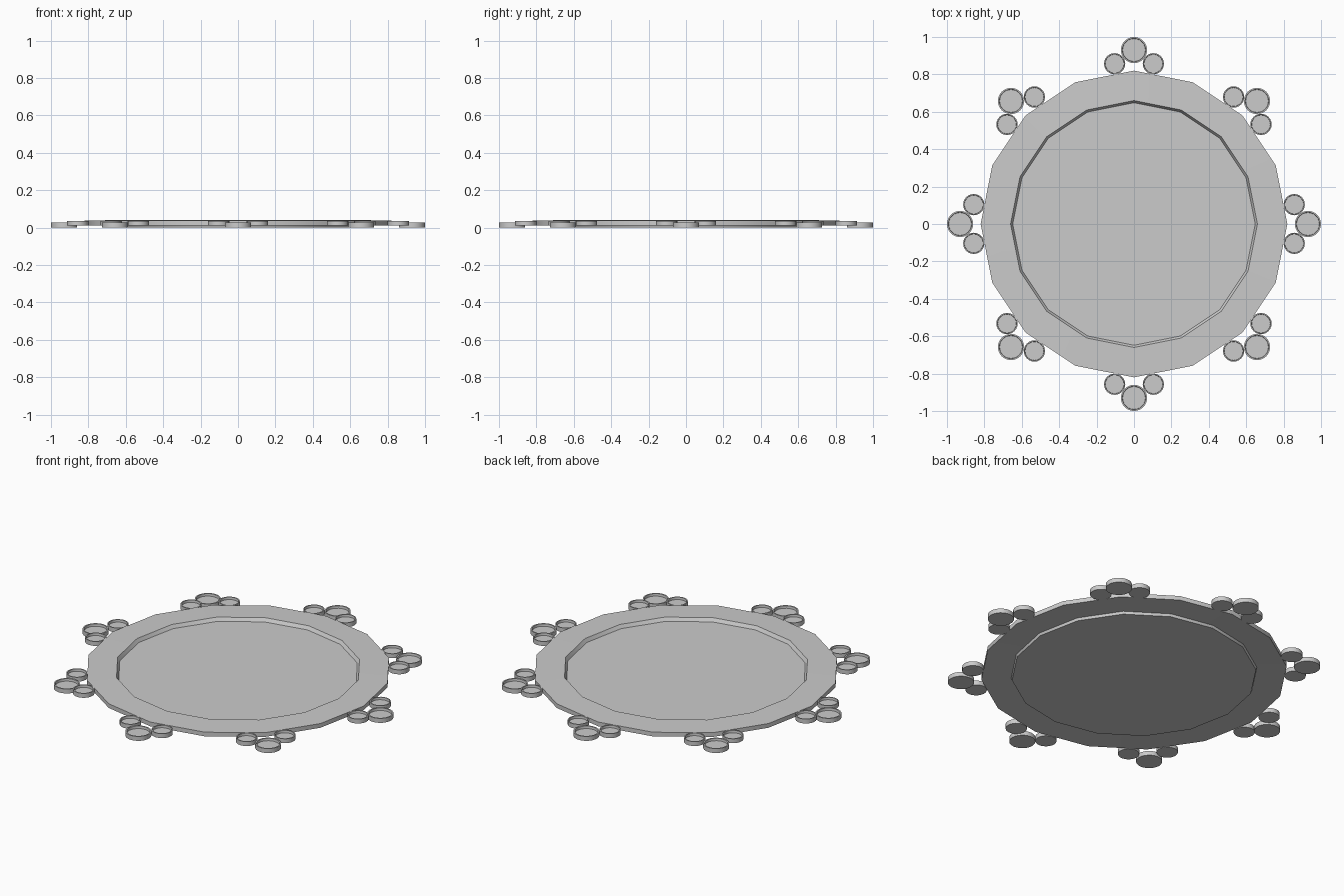
import bpy
import bmesh
from math import sin, cos, pi, radians

if "Cube" in bpy.data.objects:
    bpy.data.objects.remove(bpy.data.objects["Cube"])


def lathe(name, profile, sides, loc=(0, 0, 0)):
    """Revolve an outline that starts and ends on the axis (r = 0)."""
    bm = bmesh.new()
    rings = []
    for r, z in profile:
        if r == 0:
            rings.append([bm.verts.new((0, 0, z))] * sides)
        else:
            rings.append([bm.verts.new((r * cos(2 * pi * i / sides),
                                        r * sin(2 * pi * i / sides), z))
                          for i in range(sides)])
    for a, b in zip(rings, rings[1:]):
        for i in range(sides):
            j = (i + 1) % sides
            bm.faces.new(list(dict.fromkeys((a[i], a[j], b[j], b[i]))))
    bmesh.ops.recalc_face_normals(bm, faces=bm.faces)
    mesh = bpy.data.meshes.new(name)
    bm.to_mesh(mesh)
    bm.free()
    obj = bpy.data.objects.new(name, mesh)
    obj.location = loc
    bpy.context.collection.objects.link(obj)
    return obj


def cup(name, radius, loc):
    """Shallow round dish with a thin raised lip."""
    return lathe(name, [(0, 0), (radius, 0), (radius, 0.026),
                        (radius * 0.89, 0.026), (radius * 0.87, 0.012),
                        (0, 0.012)], 24, loc)


# Sixteen-sided plate: sunken centre with a raised rim
lathe("plate", [(0, 0), (0.655, 0), (0.66, 0.015), (0.82, 0.012),
                (0.82, 0.037), (0.66, 0.04), (0.648, 0.02), (0, 0.02)], 16)

# Eight clusters of three small dishes around the rim
for k in range(8):
    a = k * pi / 4
    cup(f"outer_dish_{k}", 0.07, (0.93 * cos(a), 0.93 * sin(a), 0))
    for side in (-1, 1):
        b = a + side * radians(6.9)
        cup(f"inner_dish_{k}_{'left' if side > 0 else 'right'}", 0.057,
            (0.863 * cos(b), 0.863 * sin(b), 0.01))

# Smooth gentle surfaces, keep the edges crisp
bpy.ops.object.select_all(action='DESELECT')
for o in bpy.context.collection.objects:
    o.select_set(True)
bpy.context.view_layer.objects.active = bpy.data.objects["plate"]
bpy.ops.object.shade_smooth_by_angle(angle=radians(30))
